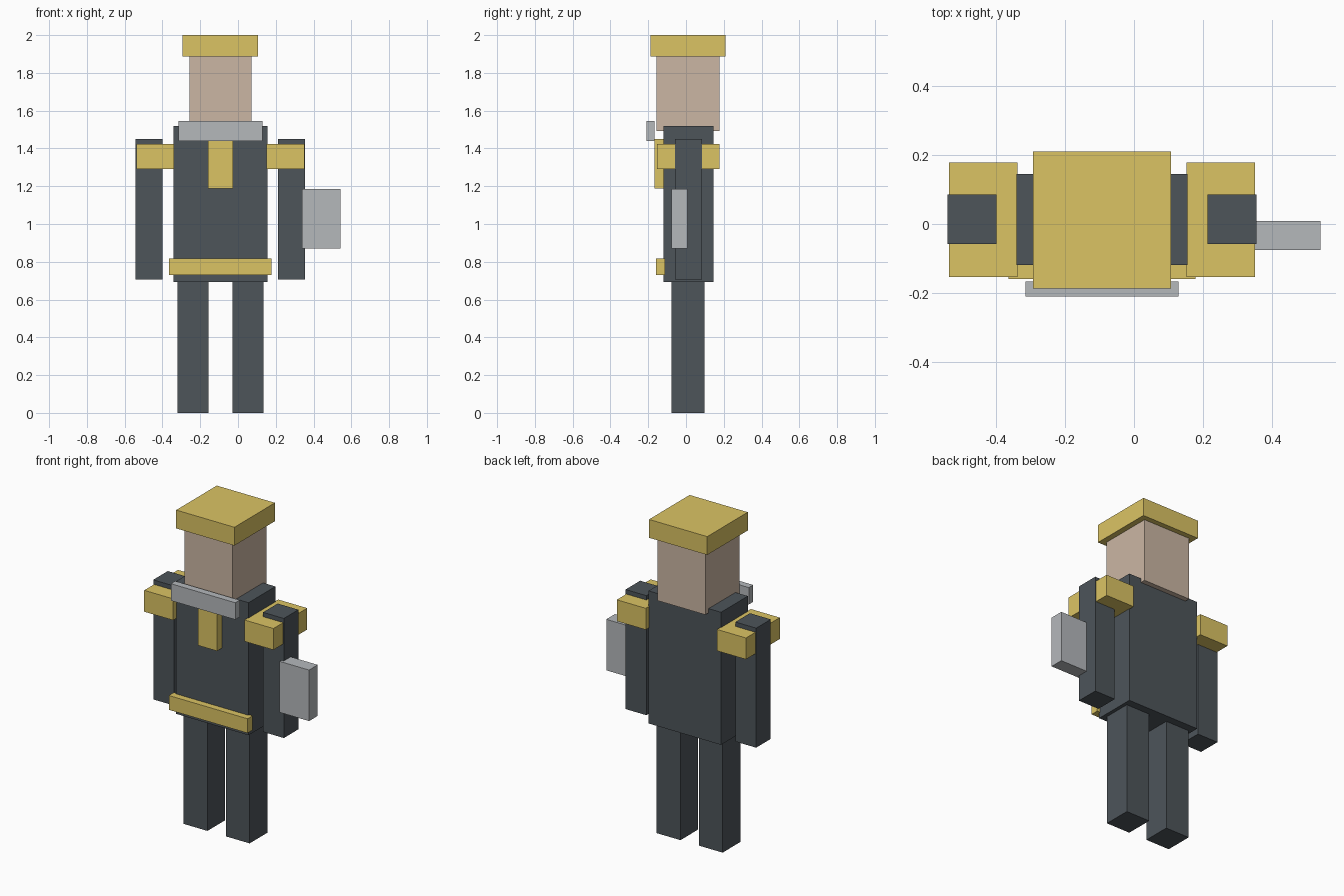
import bpy
import bmesh
from mathutils import Vector

if "Cube" in bpy.data.objects:
    bpy.data.objects.remove(bpy.data.objects["Cube"])


def material(name, rgb):
    mat = bpy.data.materials.new(name)
    mat.diffuse_color = (*rgb, 1.0)
    mat.use_nodes = True
    mat.node_tree.nodes["Principled BSDF"].inputs["Base Color"].default_value = mat.diffuse_color
    return mat


UNIFORM = material("dark_cloth", (0.075, 0.09, 0.102))
GOLD = material("gold", (0.71, 0.55, 0.127))
SKIN = material("skin", (0.60, 0.47, 0.37))
SILVER = material("silver", (0.46, 0.48, 0.50))


def box(name, x, y, z, mat):
    """Box from its (min, max) extents on each axis."""
    lo, hi = Vector((x[0], y[0], z[0])), Vector((x[1], y[1], z[1]))
    bm = bmesh.new()
    bmesh.ops.create_cube(bm, size=1.0)
    bmesh.ops.scale(bm, vec=hi - lo, verts=bm.verts)
    mesh = bpy.data.meshes.new(name)
    bm.to_mesh(mesh)
    bm.free()
    mesh.materials.append(mat)
    obj = bpy.data.objects.new(name, mesh)
    obj.location = (lo + hi) / 2
    bpy.context.collection.objects.link(obj)
    return obj


BODY_X = -0.093  # the body's centre line; the held slab shifts it off x = 0


def pair(name, inner, outer, y, z, mat):
    """Left and right boxes mirrored about the body's centre line."""
    box(name + "_left", (BODY_X + inner, BODY_X + outer), y, z, mat)
    box(name + "_right", (BODY_X - outer, BODY_X - inner), y, z, mat)


def centred(name, half_width, y, z, mat):
    box(name, (BODY_X - half_width, BODY_X + half_width), y, z, mat)


# Body
centred("torso", 0.249, (-0.119, 0.145), (0.694, 1.518), UNIFORM)
centred("head", 0.164, (-0.157, 0.177), (1.492, 1.886), SKIN)
centred("cap", 0.2, (-0.188, 0.21), (1.886, 2.0), GOLD)

# Limbs and shoulder pads
pair("leg", 0.063, 0.227, (-0.077, 0.097), (0.0, 0.698), UNIFORM)
pair("arm", 0.306, 0.449, (-0.058, 0.085), (0.707, 1.45), UNIFORM)
pair("shoulder_pad", 0.245, 0.444, (-0.154, 0.178), (1.29, 1.423), GOLD)

# Front trim
centred("collar", 0.222, (-0.21, -0.167), (1.44, 1.545), SILVER)
centred("chest_strip", 0.066, (-0.167, -0.117), (1.187, 1.45), GOLD)
centred("belt", 0.271, (-0.16, -0.11), (0.729, 0.818), GOLD)

# Slab carried at the side
box("side_slab", (0.34, 0.542), (-0.076, 0.009), (0.869, 1.186), SILVER)
